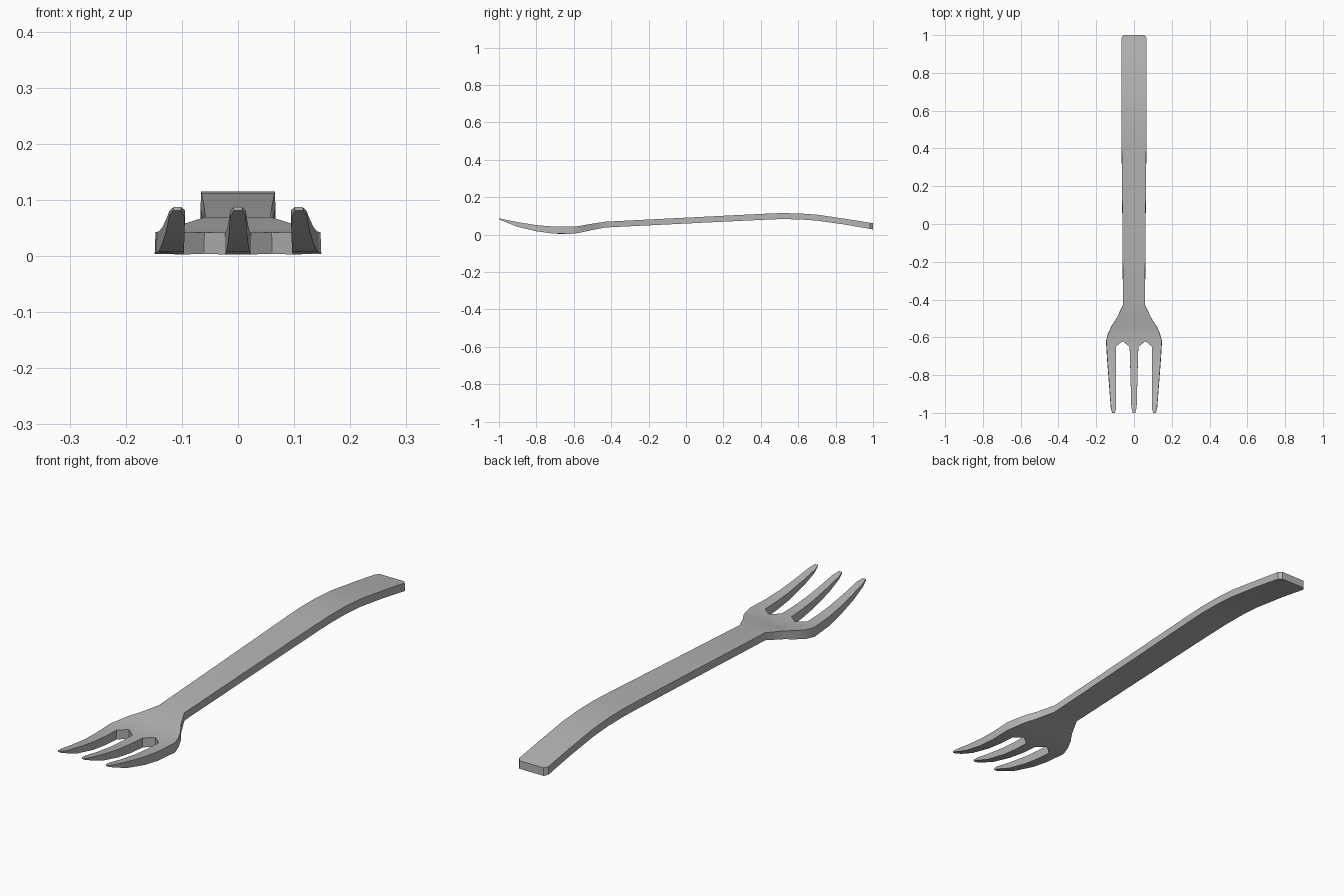
import bpy, bmesh, math

cube = bpy.data.objects.get("Cube")
if cube:
    bpy.data.objects.remove(cube)

steel = bpy.data.materials.new("grey_steel")
steel.use_nodes = True
grey = (0.46, 0.46, 0.46, 1)
steel.diffuse_color = grey
steel.node_tree.nodes["Principled BSDF"].inputs["Base Color"].default_value = grey

# Side profile: y, top height, bottom height
PROFILE = [(-1, .087, .081), (-.97, .081, .069), (-.9, .067, .042), (-.8, .051, .018),
           (-.72, .044, .007), (-.64, .041, .002), (-.58, .045, .008), (-.44, .069, .038),
           (.4, .111, .079), (.5, .115, .083), (.6, .114, .082), (.7, .107, .075),
           (.85, .085, .054), (1, .061, .028)]

# Handle and palm: y, half width
BODY = [(1, .055), (.985, .066), (.85, .066), (.7, .066), (.6, .066), (.5, .066),
        (.4, .065), (0, .061), (-.43, .058), (-.5, .092), (-.54, .118), (-.58, .136)]

# Right half of the tine roots, from the outer shoulder to the middle tine
ROOT = [(-.147, -.62), (-.096, -.65), (-.06, -.62), (-.023, -.65)]


def height(y, side):
    for a, b in zip(PROFILE, PROFILE[1:]):
        if y <= b[0]:
            t = (y - a[0]) / (b[0] - a[0])
            return a[side] + t * (b[side] - a[side])
    return PROFILE[-1][side]


bm = bmesh.new()


def point(x, y):
    return bm.verts.new((x, y, height(y, 1)))


def strip(rows):
    for (a, b), (c, d) in zip(rows, rows[1:]):
        bm.faces.new((a, b, d, c))


# Handle and flared palm
body = [(point(-w, y), point(w, y)) for y, w in BODY]
strip(body)

# Notched front edge of the palm
root = [point(x, y) for x, y in ROOT] + [point(-x, y) for x, y in reversed(ROOT)]
bm.faces.new([body[-1][1], body[-1][0]] + root)

# Three curved tines, each tapering to a blunt tip
for i, tip_x in ((0, -.108), (3, 0), (6, .108)):
    a, b = root[i], root[i + 1]
    rows = [(a, b)]
    for y in (-.72, -.8, -.9, -.97):
        t = (y + .64) / -.33
        rows.append(tuple(point(v.co.x + t * (tip_x + s * .014 - v.co.x), y)
                          for v, s in ((a, -1), (b, 1))))
    rows.append((point(tip_x - .007, -1), point(tip_x + .007, -1)))
    strip(rows)

# Give the sheet its thickness
top = list(bm.faces)
rim = [e for e in bm.edges if e.is_boundary]
under = {v: bm.verts.new((v.co.x * 1.01, v.co.y, height(v.co.y, 2))) for v in bm.verts[:]}
for f in top:
    bm.faces.new([under[v] for v in reversed(f.verts)])
for e in rim:
    a, b = e.verts
    bm.faces.new((a, b, under[b], under[a]))
bmesh.ops.recalc_face_normals(bm, faces=bm.faces)

mesh = bpy.data.meshes.new("fork")
bm.to_mesh(mesh)
bm.free()
mesh.materials.append(steel)
fork = bpy.data.objects.new("fork", mesh)
bpy.context.collection.objects.link(fork)
bpy.context.view_layer.objects.active = fork
fork.select_set(True)
bpy.ops.object.shade_smooth_by_angle(angle=math.radians(30))
